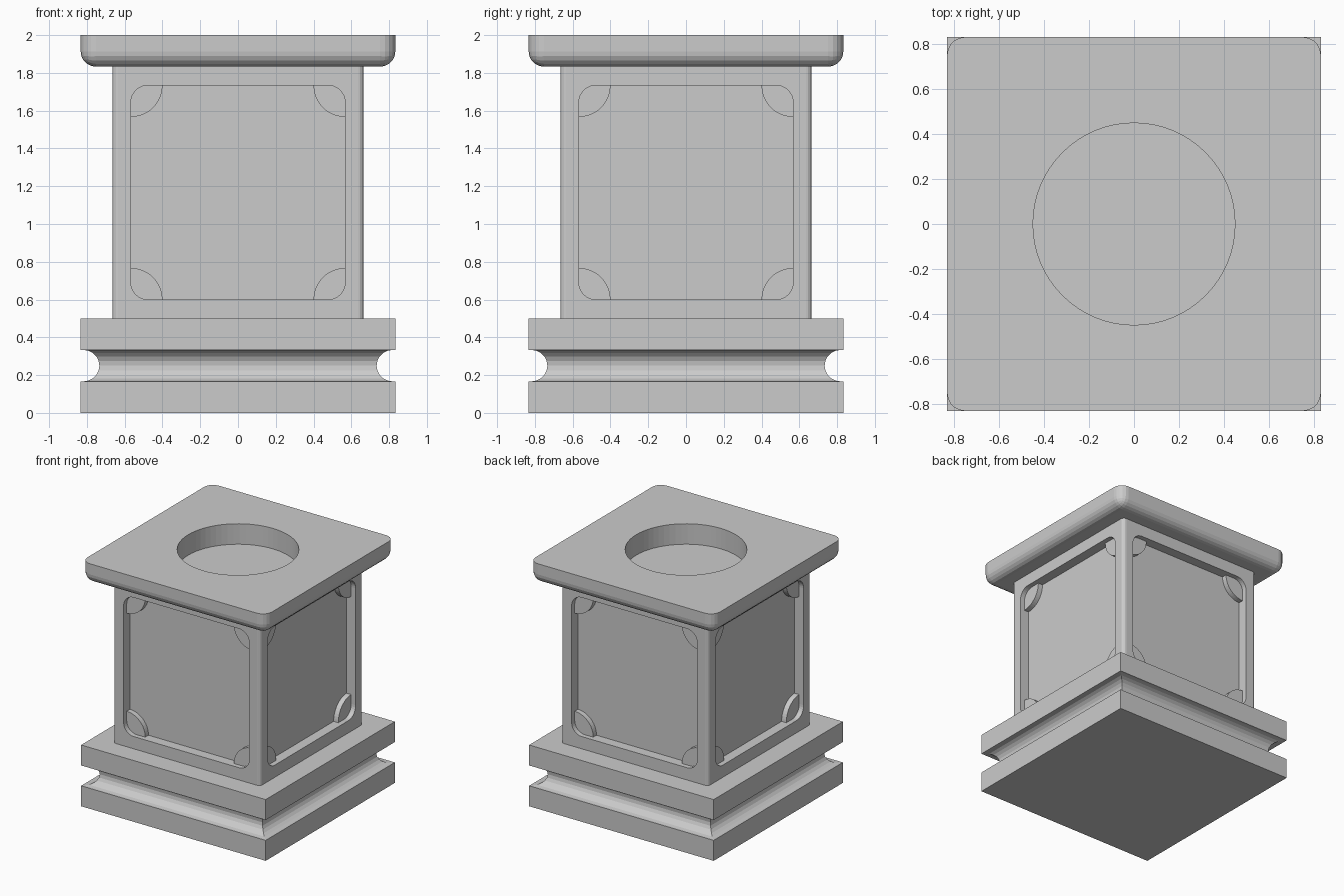
import bpy, bmesh
from math import sin, cos, pi
from mathutils import Matrix

if "Cube" in bpy.data.objects:
    bpy.data.objects.remove(bpy.data.objects["Cube"])

MID = 1.167      # height of the panel centres
PANEL = 0.567    # half size of a recessed panel
ROUND = 0.09     # panel corner radius


def finish(name, bm):
    bmesh.ops.recalc_face_normals(bm, faces=bm.faces[:])
    mesh = bpy.data.meshes.new(name)
    bm.to_mesh(mesh)
    bm.free()
    obj = bpy.data.objects.new(name, mesh)
    bpy.context.collection.objects.link(obj)
    return obj


def arc(cx, cy, r, a0, a1, n):
    return [(cx + r * cos(a0 + (a1 - a0) * i / n),
             cy + r * sin(a0 + (a1 - a0) * i / n)) for i in range(n + 1)]


def block(bm, half, z0, z1):
    mat = Matrix.Translation((0, 0, (z0 + z1) / 2)) @ Matrix.Diagonal((2 * half, 2 * half, z1 - z0, 1))
    bmesh.ops.create_cube(bm, size=1, matrix=mat)


def bevel(bm, test, width, segments):
    edges = [e for e in bm.edges if test(*(v.co.z for v in e.verts))]
    bmesh.ops.bevel(bm, geom=edges, offset=width, segments=segments,
                    profile=0.5, affect='EDGES')


def prism(bm, outline, y0, y1, mat):
    # outline lies in the x/z plane and is extruded along y
    rings = [[bm.verts.new(mat @ Matrix.Translation((x, y, z)).translation)
              for x, z in outline] for y in (y0, y1)]
    n = len(outline)
    for ring in rings:
        bm.faces.new(ring)
    for i in range(n):
        j = (i + 1) % n
        bm.faces.new((rings[0][i], rings[0][j], rings[1][j], rings[1][i]))


def cut(obj, cutter):
    cutter.hide_render = True
    mod = obj.modifiers.new("cut", 'BOOLEAN')
    mod.operation = 'DIFFERENCE'
    mod.solver = 'EXACT'
    mod.object = cutter
    deps = bpy.context.evaluated_depsgraph_get()
    mesh = bpy.data.meshes.new_from_object(obj.evaluated_get(deps))
    obj.modifiers.clear()
    obj.data = mesh
    bpy.data.objects.remove(cutter)


# Stepped base with a hollow cove, lofted from a square profile
cove = arc(0.817, 0.25, 0.083, -pi / 2, -3 * pi / 2, 10)
profile = [(0.833, 0), (0.833, 0.167)] + cove + [(0.833, 0.333), (0.833, 0.5)]
bm = bmesh.new()
rings = [[bm.verts.new((sx * h, sy * h, z)) for sx, sy in ((-1, -1), (1, -1), (1, 1), (-1, 1))]
         for h, z in profile]
for a, b in zip(rings, rings[1:]):
    for i in range(4):
        j = (i + 1) % 4
        bm.faces.new((a[i], a[j], b[j], b[i]))
bm.faces.new(rings[0])
bm.faces.new(rings[-1])
finish("base", bm)

# Square body with softened upright edges
bm = bmesh.new()
block(bm, 0.665, 0.5, 1.833)
bevel(bm, lambda a, b: abs(a - b) > 0.1, 0.03, 4)
body = finish("body", bm)

# Recessed rounded panels on all four sides
c = PANEL - ROUND
panel = []
for k, (sx, sz) in enumerate(((1, 1), (-1, 1), (-1, -1), (1, -1))):
    panel += arc(sx * c, sz * c, ROUND, k * pi / 2, (k + 1) * pi / 2, 8)
sides = [Matrix.Translation((0, 0, MID)) @ Matrix.Rotation(k * pi / 2, 4, 'Z') for k in range(4)]
bm = bmesh.new()
for side in sides:
    prism(bm, panel, -0.583, -0.75, side)
cut(body, finish("panel_cutter", bm))

# Quarter-round ornaments in every panel corner
quarter = arc(PANEL, PANEL, 0.167, pi, 1.5 * pi, 12) + arc(c, c, ROUND, 0, pi / 2, 8)
bm = bmesh.new()
for side in sides:
    for k in range(4):
        prism(bm, quarter, -0.58, -0.625, side @ Matrix.Rotation(k * pi / 2, 4, 'Y'))
finish("corner_ornaments", bm)

# Cap with rounded lower and upright edges, sharp top and round opening
bm = bmesh.new()
block(bm, 0.833, 1.833, 2.0)
bevel(bm, lambda a, b: min(a, b) < 1.9, 0.08, 5)
cap = finish("cap", bm)
bm = bmesh.new()
bmesh.ops.create_cone(bm, cap_ends=True, segments=64, radius1=0.45, radius2=0.45,
                      depth=0.6, matrix=Matrix.Translation((0, 0, 1.9)))
cut(cap, finish("opening_cutter", bm))
